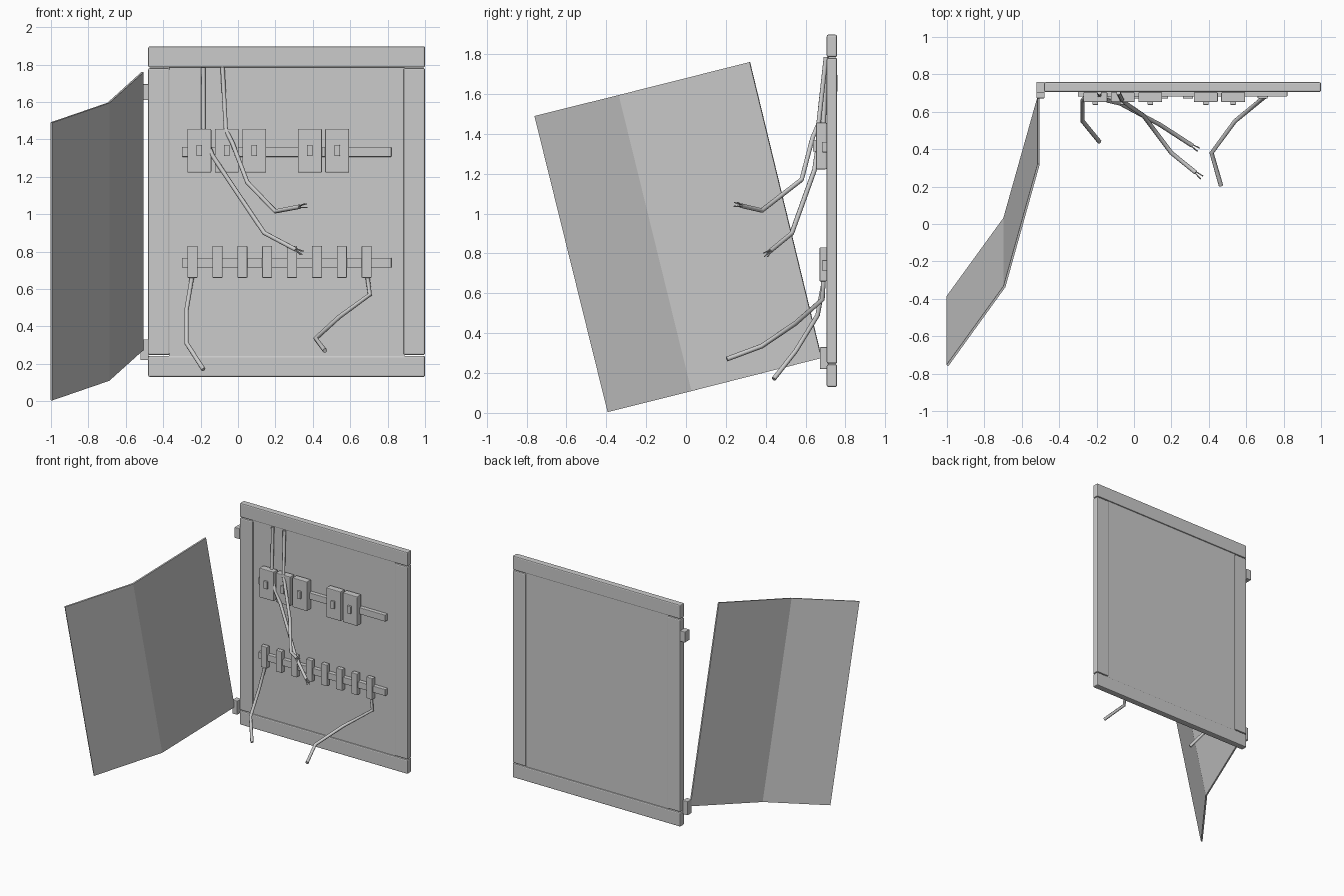
import bpy, bmesh, math
from mathutils import Vector

cube = bpy.data.objects.get("Cube")
if cube:
    bpy.data.objects.remove(cube, do_unlink=True)

grey = bpy.data.materials.new("light grey")
grey.use_nodes = True
COLOR = (0.6, 0.6, 0.6, 1)
grey.diffuse_color = COLOR
grey.node_tree.nodes["Principled BSDF"].inputs["Base Color"].default_value = COLOR


def add_object(name, bm):
    bmesh.ops.recalc_face_normals(bm, faces=bm.faces)
    mesh = bpy.data.meshes.new(name)
    bm.to_mesh(mesh)
    bm.free()
    mesh.materials.append(grey)
    ob = bpy.data.objects.new(name, mesh)
    bpy.context.collection.objects.link(ob)
    return ob


def box(name, x, y, z, bevel=0.0):
    """Box from (min, max) ranges, with optional rounded edges."""
    bm = bmesh.new()
    bmesh.ops.create_cube(bm, size=1)
    for v in bm.verts:
        v.co = [sum(r) / 2 + c * (r[1] - r[0]) for r, c in zip((x, y, z), v.co)]
    ob = add_object(name, bm)
    if bevel:
        mod = ob.modifiers.new("Bevel", "BEVEL")
        mod.width = bevel
        mod.segments = 2
    return ob


def tube(name, points, radius=0.012):
    """Round cable swept along a bent path with flat ends."""
    curve = bpy.data.curves.new(name, "CURVE")
    curve.dimensions = "3D"
    curve.bevel_depth = radius
    curve.bevel_resolution = 2
    curve.use_fill_caps = True
    spline = curve.splines.new("POLY")
    spline.points.add(len(points) - 1)
    for p, co in zip(spline.points, points):
        p.co = (*co, 1)
    spline.use_smooth = True
    curve.materials.append(grey)
    ob = bpy.data.objects.new(name, curve)
    bpy.context.collection.objects.link(ob)


# Frame and back plate
DEPTH = (0.706, 0.758)
for name, z in (("bottom_rail", (0.13, 0.243)), ("top_rail", (1.785, 1.897))):
    box(name, (-0.48, 1.0), DEPTH, z, 0.008)
for name, x in (("right_stile", (-0.48, -0.365)), ("left_stile", (0.885, 1.0))):
    box(name, x, DEPTH, (0.247, 1.781), 0.008)
box("back_plate", (-0.37, 0.89), (0.714, 0.75), (0.235, 1.79))

# Hinges
box("upper_hinge", (-0.522, -0.478), (0.7, 0.76), (1.61, 1.695), 0.004)
box("lower_hinge", (-0.522, -0.478), (0.672, 0.725), (0.22, 0.33), 0.004)

# Bent door hanging from the lower hinge
hinge_edge = [(-0.51, 0.68, 0.275), (-0.51, 0.32, 1.76)]
fold_edge = [(-0.693, 0.03, 0.11), (-0.693, -0.335, 1.595)]
outer_edge = [(-0.998, -0.39, 0.005), (-0.998, -0.757, 1.49)]
bm = bmesh.new()
rows = [[bm.verts.new(p) for p in e] for e in (hinge_edge, fold_edge, outer_edge)]
for a, b in zip(rows, rows[1:]):
    bm.faces.new((a[0], b[0], b[1], a[1]))
door = add_object("bent_door", bm)
solid = door.modifiers.new("Solidify", "SOLIDIFY")
solid.thickness = 0.012
solid.offset = 0

# Mounting strips
for name, z in (("breaker_strip", 1.333), ("terminal_strip", 0.74)):
    box(name, (-0.3, 0.82), (0.682, 0.716), (z - 0.026, z + 0.026), 0.003)

# Breakers with small switches
for i, x in enumerate((-0.207, -0.06, 0.087, 0.384, 0.53)):
    box(f"breaker_{i + 1}", (x - 0.064, x + 0.064), (0.652, 0.705), (1.222, 1.456), 0.005)
    box(f"switch_{i + 1}", (x - 0.015, x + 0.015), (0.637, 0.66), (1.31, 1.37), 0.003)

# Terminal blocks
for i in range(8):
    x = -0.243 + i * 0.133
    box(f"terminal_{i + 1}", (x - 0.027, x + 0.027), (0.67, 0.706), (0.66, 0.83), 0.004)

# Loose cables
tube("right_lower_cable", [(-0.243, 0.69, 0.68), (-0.25, 0.688, 0.64), (-0.275, 0.66, 0.49),
                           (-0.275, 0.55, 0.31), (-0.185, 0.44, 0.17)])
tube("left_lower_cable", [(0.69, 0.69, 0.68), (0.705, 0.685, 0.57), (0.54, 0.55, 0.45),
                          (0.415, 0.38, 0.335), (0.465, 0.205, 0.27)])
torn = {
    "inner_torn_cable": [(-0.185, 0.702, 1.785), (-0.185, 0.69, 1.45), (-0.14, 0.66, 1.32),
                         (-0.075, 0.645, 1.22), (0.14, 0.53, 0.9), (0.31, 0.42, 0.81)],
    "outer_torn_cable": [(-0.083, 0.702, 1.785), (-0.065, 0.665, 1.45), (-0.03, 0.635, 1.38),
                         (0.05, 0.58, 1.17), (0.2, 0.38, 1.015), (0.33, 0.275, 1.04)],
}
for name, path in torn.items():
    tube(name, path)
    # Frayed strands at the torn end
    end = Vector(path[-1])
    ahead = (end - Vector(path[-2])).normalized()
    side = ahead.cross(Vector((0, 0, 1))).normalized()
    up = side.cross(ahead)
    for k in range(4):
        a = math.pi * (k / 2 + 0.25)
        spread = side * math.cos(a) + up * math.sin(a)
        tube(f"{name}_strand_{k + 1}", [end + spread * 0.005 - ahead * 0.01,
                                        end + spread * 0.014 + ahead * 0.042], 0.003)
